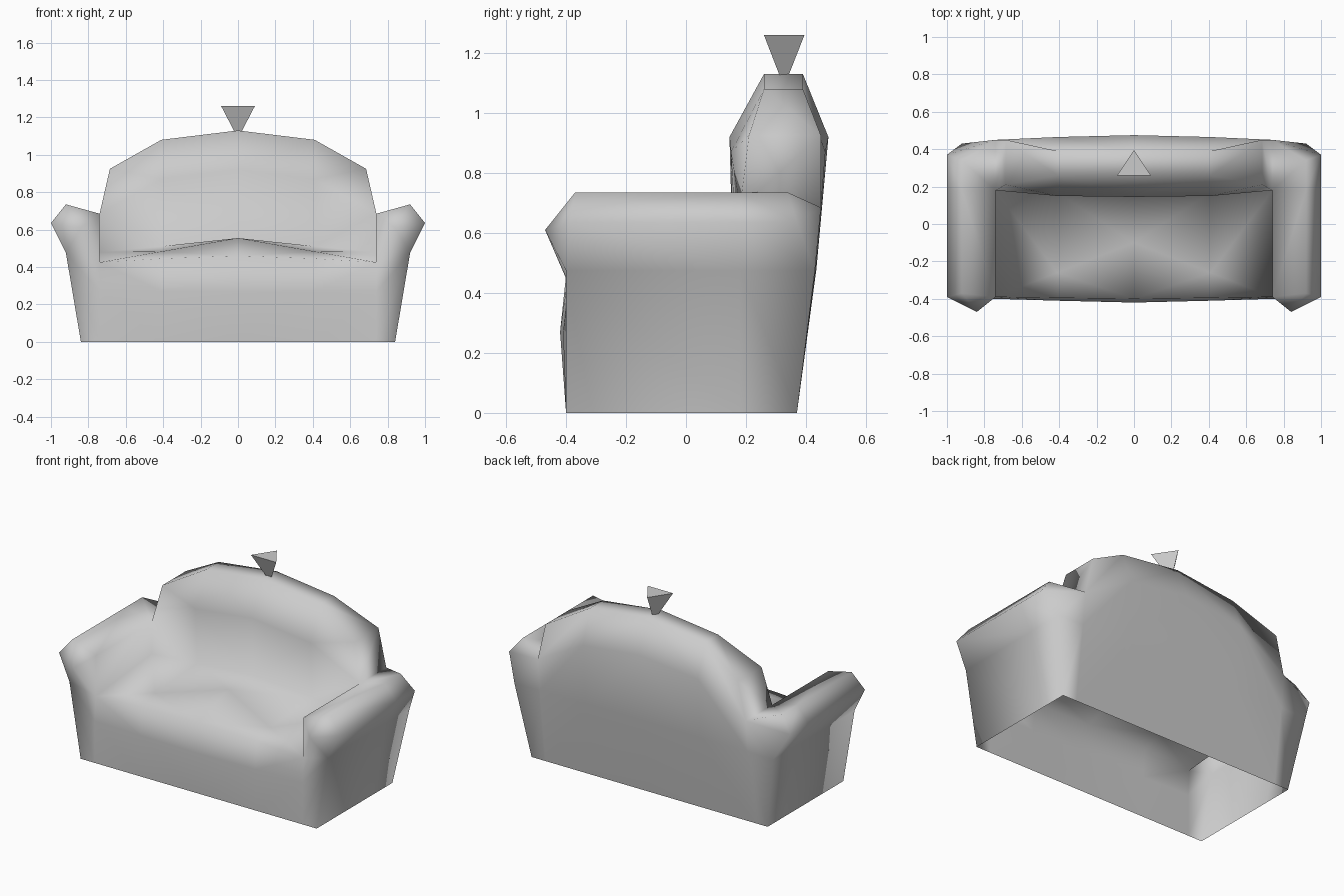
import bpy
import bmesh
from mathutils import Vector

cube = bpy.data.objects.get("Cube")
if cube:
    bpy.data.objects.remove(cube, do_unlink=True)

grey = bpy.data.materials.new("soft grey")
grey.use_nodes = True
grey.diffuse_color = (0.6, 0.6, 0.6, 1)
grey.node_tree.nodes["Principled BSDF"].inputs["Base Color"].default_value = grey.diffuse_color


def finish(bm, name, smooth):
    """Turn a bmesh into a grey object."""
    bmesh.ops.remove_doubles(bm, verts=bm.verts, dist=0.002)
    bmesh.ops.recalc_face_normals(bm, faces=bm.faces)
    for face in bm.faces:
        face.smooth = smooth
    mesh = bpy.data.meshes.new(name)
    bm.to_mesh(mesh)
    bm.free()
    mesh.materials.append(grey)
    obj = bpy.data.objects.new(name, mesh)
    bpy.context.collection.objects.link(obj)
    return obj


def add_face(bm, points):
    """Add a face, skipping points that coincide."""
    unique = []
    for p in points:
        if all((Vector(p) - Vector(q)).length > 0.002 for q in unique):
            unique.append(p)
    if len(unique) > 2:
        bm.faces.new([bm.verts.new(p) for p in unique])


def loft(bm, sections):
    """Bridge neighbouring sections that have equal point counts."""
    for a, b in zip(sections, sections[1:]):
        for i in range(len(a) - 1):
            add_face(bm, (a[i], a[i + 1], b[i + 1], b[i]))


def at_x(x, profile):
    return [(x, y, z) for y, z in profile]


# Body sections: front panel, seat, backrest, back panel
centre = at_x(0, [(-.4, 0), (-.42, .27), (-.4, .46), (-.1, .555), (.155, .55), (.145, .92),
                  (.26, 1.13), (.39, 1.13), (.475, .92), (.435, .48), (.37, 0)])
middle = at_x(.41, [(-.4, 0), (-.41, .27), (-.395, .445), (-.26, .483), (.169, .511), (.15, .87),
                    (.26, 1.08), (.39, 1.08), (.465, .87), (.433, .48), (.37, 0)])
edge = at_x(.74, [(-.4, 0), (-.4, .27), (-.39, .425), (-.39, .425), (.18, .48), (.18, .685),
                  (.21, .925), (.45, .925), (.45, .685), (.43, .48), (.37, 0)])
for i in (6, 7):
    edge[i] = (.685,) + edge[i][1:]

# Arm sections: inner low, inner top, crown, side, under, foot
outline = [(.74, .425), (.74, .685), (.92, .735), (1, .635), (.92, .475), (.84, 0)]


def arm_section(depths):
    return [(x, y, z) for (x, z), y in zip(outline, depths)]


arm_front = arm_section([-.39, -.39, -.37, -.39, -.4, -.4])
arm_middle = arm_section([.18] * 6)
arm_middle[0] = edge[4]
arm_back = arm_section([.45, .45, .34, .37, .43, .37])

bm = bmesh.new()
loft(bm, [centre, middle, edge])
add_face(bm, edge[5:9])                       # backrest end
loft(bm, [arm_front, arm_middle])
loft(bm, [arm_middle[1:], arm_back[1:]])

# Pointed front of the arm
tip = (.84, -.47, .61)
for a, b in zip(arm_front[:5], arm_front[1:5] + arm_front[:1]):
    add_face(bm, (tip, a, b))
add_face(bm, (arm_front[0], arm_front[4], edge[1]))
add_face(bm, (arm_front[4], arm_front[5], edge[0], edge[1]))

# Rear of the arm
add_face(bm, (edge[8], arm_back[2], arm_back[3]))
add_face(bm, (edge[8], arm_back[3], arm_back[4], edge[9]))
add_face(bm, (edge[9], arm_back[4], arm_back[5], edge[10]))

sofa = finish(bm, "sofa_body", True)
mirror = sofa.modifiers.new("mirror", "MIRROR")
mirror.use_clip = True

# Inverted three-sided spike on the backrest
bm = bmesh.new()
rim = [(-.09, .26, 1.26), (.09, .26, 1.26), (0, .395, 1.26)]
point = (0, .327, 1.087)
add_face(bm, rim)
for i in range(3):
    add_face(bm, (rim[i], rim[(i + 1) % 3], point))
finish(bm, "top_spike", False)
